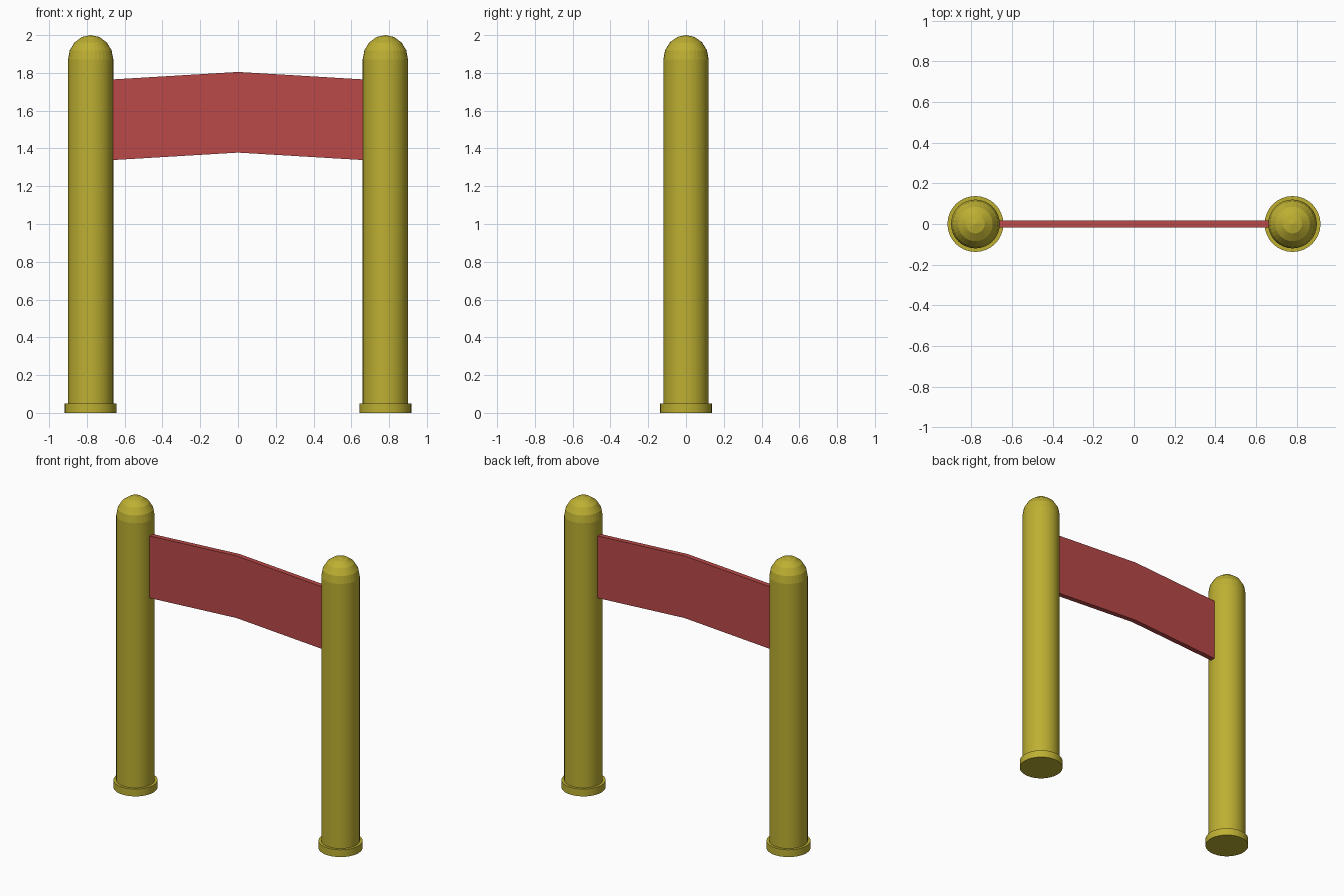
import bpy, bmesh, math

cube = bpy.data.objects.get("Cube")
if cube:
    bpy.data.objects.remove(cube, do_unlink=True)


def material(name, rgb):
    m = bpy.data.materials.new(name)
    m.use_nodes = True
    m.diffuse_color = (*rgb, 1)
    m.node_tree.nodes["Principled BSDF"].inputs["Base Color"].default_value = (*rgb, 1)
    return m


OLIVE = material("olive yellow", (0.51, 0.43, 0.032))
RED = material("muted red", (0.49, 0.066, 0.066))

POST_X, POST_R, SHOULDER, TOP = 0.78, 0.12, 1.87, 2.0
SIDES, RINGS = 32, 4


def finish(bm, name, mat):
    bmesh.ops.recalc_face_normals(bm, faces=bm.faces)
    mesh = bpy.data.meshes.new(name)
    bm.to_mesh(mesh)
    bm.free()
    mesh.materials.append(mat)
    obj = bpy.data.objects.new(name, mesh)
    bpy.context.collection.objects.link(obj)
    return obj


def lathe(name, profile, x, mat, smooth_below):
    """Spin an (r, z) profile about a vertical axis at x."""
    bm = bmesh.new()
    verts = [bm.verts.new((r, 0, z)) for r, z in profile]
    edges = [bm.edges.new(pair) for pair in zip(verts, verts[1:])]
    bmesh.ops.spin(bm, geom=verts + edges, cent=(0, 0, 0), axis=(0, 0, 1),
                   angle=math.tau, steps=SIDES)
    bmesh.ops.remove_doubles(bm, verts=bm.verts, dist=1e-5)
    # Smooth the straight walls only; the caps keep flat facets
    for f in bm.faces:
        f.smooth = f.calc_center_median().z < smooth_below and abs(f.normal.z) < 0.1
    obj = finish(bm, name, mat)
    obj.location.x = x
    return obj


# Shaft with a faceted domed tip
dome = [(POST_R * math.cos(a), SHOULDER + (TOP - SHOULDER) * math.sin(a))
        for a in (math.pi / 2 * i / RINGS for i in range(RINGS))]
shaft = [(0, 0.02), (POST_R, 0.02)] + dome + [(0, TOP)]
foot = [(0, 0), (0.1375, 0), (0.1375, 0.05), (0, 0.05)]

for side, x in (("left", POST_X), ("right", -POST_X)):
    lathe(side + "_post", shaft, x, OLIVE, SHOULDER)
    lathe(side + "_foot", foot, x, OLIVE, SHOULDER)

# Banner board, peaked at the middle, ends tucked into the posts
END, HALF, DEPTH = 0.67, 0.017, 0.034
bm = bmesh.new()
columns = [(bm.verts.new((x, -HALF, low)), bm.verts.new((x, -HALF, low + 0.427)))
           for x, low in ((-END, 1.338), (0, 1.378), (END, 1.338))]
faces = [bm.faces.new((a[0], b[0], b[1], a[1])) for a, b in zip(columns, columns[1:])]
back = bmesh.ops.extrude_face_region(bm, geom=faces, use_keep_orig=True)["geom"]
bmesh.ops.translate(bm, vec=(0, DEPTH, 0),
                    verts=[v for v in back if isinstance(v, bmesh.types.BMVert)])
finish(bm, "banner_board", RED)
